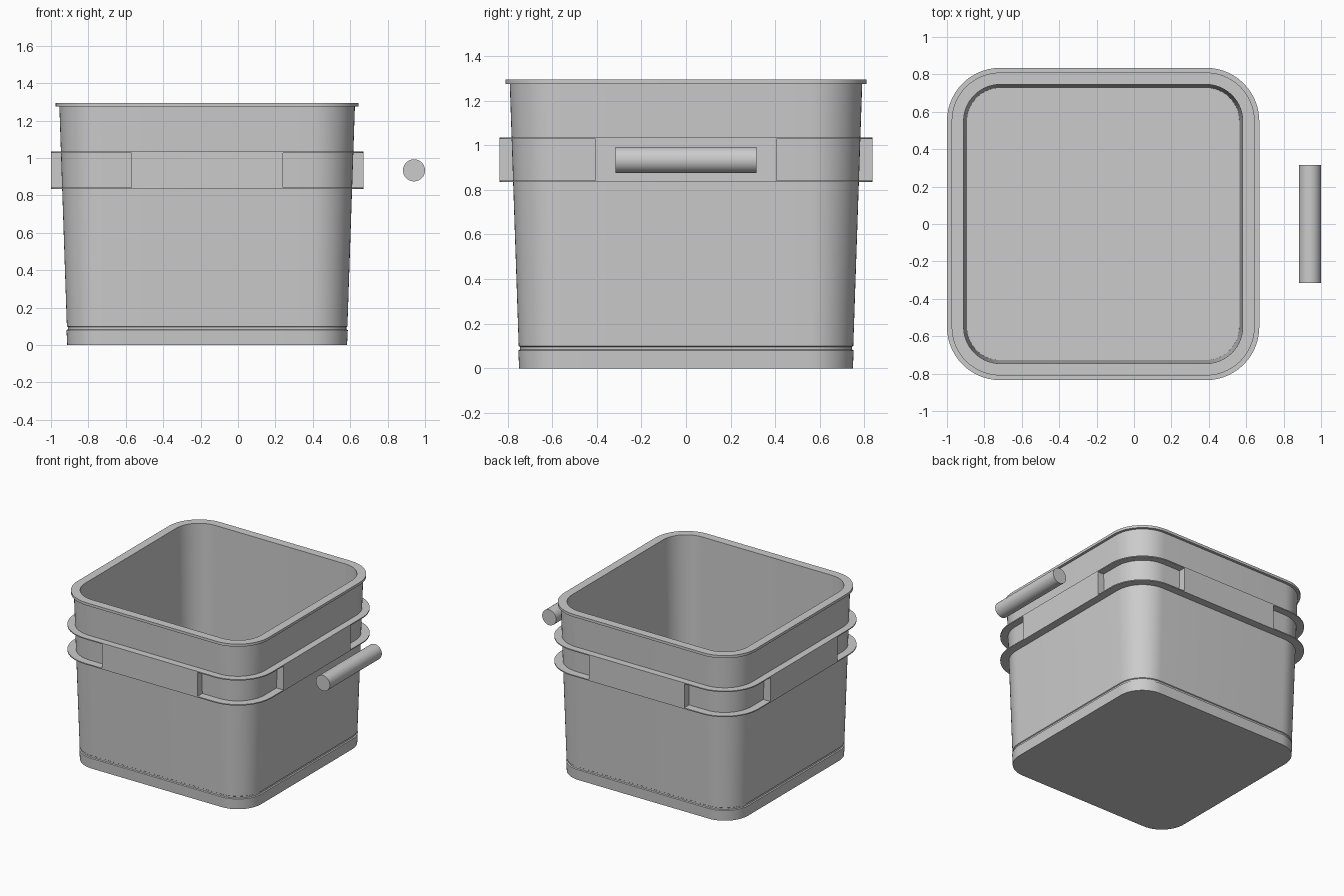
import bpy, bmesh
from math import pi, sin, cos

if "Cube" in bpy.data.objects:
    bpy.data.objects.remove(bpy.data.objects["Cube"])

CX = -0.165      # centre of the pail in x
CORNER = 0.55    # offset of the corner arc centres
SEG = 14         # segments per rounded corner


def rounded_ring(bm, half, z):
    """One rounded-square loop of vertices."""
    r = half - CORNER
    verts = []
    for q, (sx, sy) in enumerate(((1, 1), (-1, 1), (-1, -1), (1, -1))):
        for i in range(SEG + 1):
            a = (q + i / SEG) * pi / 2
            verts.append(bm.verts.new((CX + sx * CORNER + r * cos(a),
                                       sy * CORNER + r * sin(a), z)))
    return verts


def loft(name, profile, closed=False):
    """Skin rounded-square loops through (half width, z) points."""
    bm = bmesh.new()
    rings = [rounded_ring(bm, h, z) for h, z in profile]
    pairs = list(zip(rings, rings[1:]))
    if closed:
        pairs.append((rings[-1], rings[0]))
    else:
        bm.faces.new(rings[0])
        bm.faces.new(rings[-1])
    for a, b in pairs:
        n = len(a)
        for i in range(n):
            j = (i + 1) % n
            bm.faces.new((a[i], a[j], b[j], b[i]))
    return finish(name, bm)


def finish(name, bm):
    bmesh.ops.recalc_face_normals(bm, faces=bm.faces[:])
    me = bpy.data.meshes.new(name)
    bm.to_mesh(me)
    bm.free()
    ob = bpy.data.objects.new(name, me)
    bpy.context.collection.objects.link(ob)
    smooth(ob)
    return ob


def smooth(ob):
    bpy.ops.object.select_all(action='DESELECT')
    ob.select_set(True)
    bpy.context.view_layer.objects.active = ob
    bpy.ops.object.shade_smooth_by_angle(angle=pi / 6)


# Pail body: foot, groove, tapered wall, rim, inner wall and floor
loft("pail_body", [
    (0.748, 0), (0.752, 0.08), (0.744, 0.084), (0.744, 0.096), (0.75, 0.10),
    (0.79, 1.275), (0.81, 1.275), (0.81, 1.295), (0.746, 1.295),
    (0.728, 0.04)])

# Two thin flanges around the wall
for name, z in (("lower_flange", 0.835), ("upper_flange", 1.027)):
    loft(name, [(0.765, z), (0.835, z), (0.835, z + 0.008), (0.765, z + 0.008)],
         closed=True)

# Flat panels between the flanges, one per side
Z0, Z1, IN, OUT, W = 0.843, 1.027, 0.768, 0.835, 0.405
for side, (dx, dy) in {"right": (1, 0), "back": (0, 1),
                       "left": (-1, 0), "front": (0, -1)}.items():
    mid, depth = (IN + OUT) / 2, OUT - IN
    bm = bmesh.new()
    bmesh.ops.create_cube(bm, size=1)
    for v in bm.verts:
        v.co.x = CX + dx * mid + v.co.x * (depth if dx else 2 * W)
        v.co.y = dy * mid + v.co.y * (depth if dy else 2 * W)
        v.co.z = (Z0 + Z1) / 2 + v.co.z * (Z1 - Z0)
    finish(side + "_panel", bm)

# Loose hand grip beside the pail
bpy.ops.mesh.primitive_cylinder_add(vertices=48, radius=0.059, depth=0.63,
                                    location=(0.941, 0, 0.934),
                                    rotation=(pi / 2, 0, 0))
grip = bpy.context.object
grip.name = "hand_grip"
smooth(grip)
